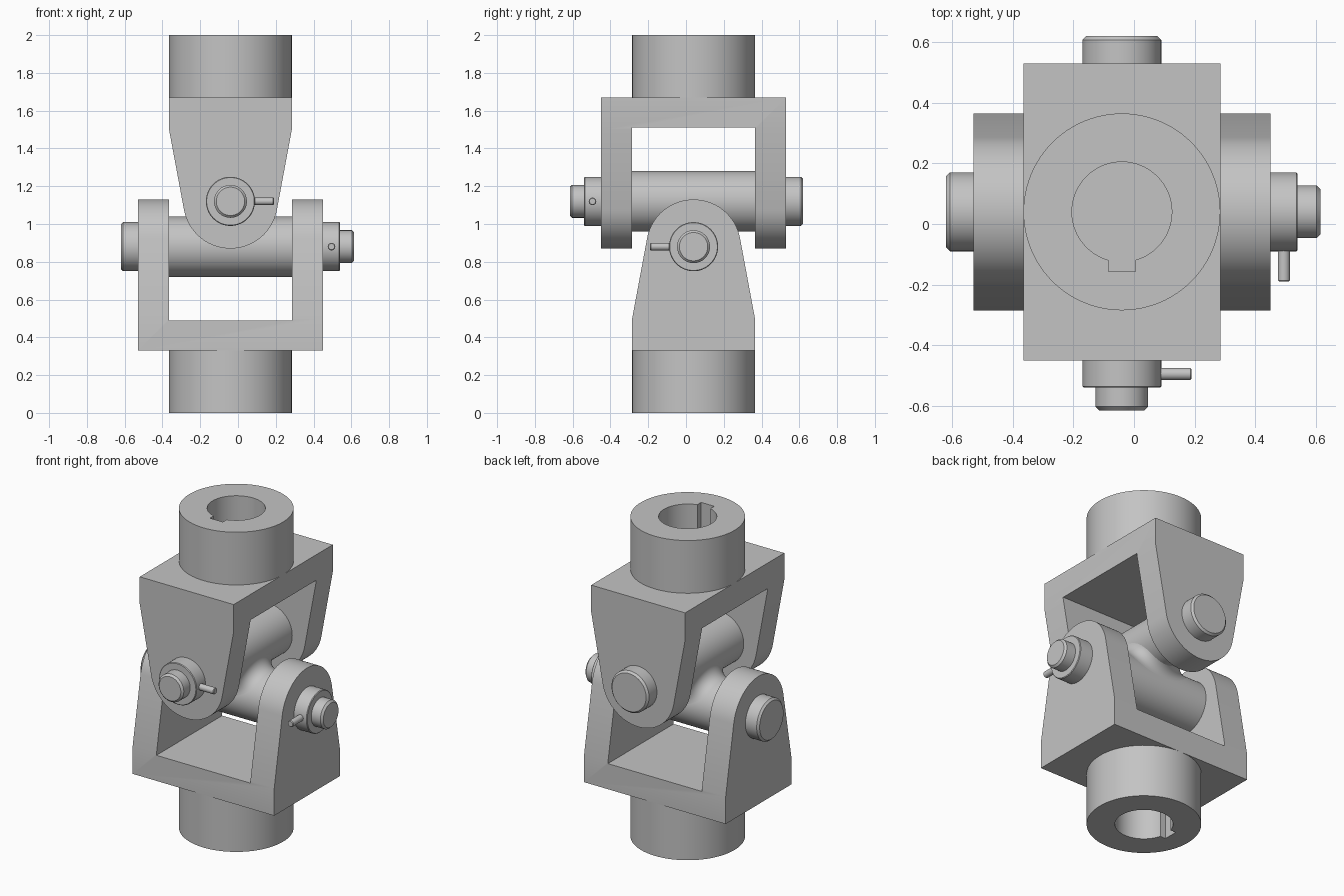
import bpy
import bmesh
from math import acos, atan2, cos, hypot, pi, sin, sqrt
from mathutils import Matrix, Vector

if "Cube" in bpy.data.objects:
    bpy.data.objects.remove(bpy.data.objects["Cube"])

steel = bpy.data.materials.new("steel grey")
steel.use_nodes = True
steel.diffuse_color = (0.55, 0.55, 0.55, 1)
steel.node_tree.nodes["Principled BSDF"].inputs["Base Color"].default_value = (0.55, 0.55, 0.55, 1)

HALF = 0.325        # half width of yoke and half gap between arms
ARM = 0.49          # outer face of the arms
LOW, HIGH = 0.88, 1.13   # heights of the two axles
AXLE_R = 0.16
HUB_H = 0.33


def finish(bm, name, matrix):
    bmesh.ops.recalc_face_normals(bm, faces=bm.faces)
    mesh = bpy.data.meshes.new(name)
    bm.to_mesh(mesh)
    bm.free()
    mesh.transform(matrix)
    mesh.materials.append(steel)
    obj = bpy.data.objects.new(name, mesh)
    bpy.context.collection.objects.link(obj)
    return obj


def smooth(obj):
    bpy.ops.object.select_all(action='DESELECT')
    obj.select_set(True)
    bpy.context.view_layer.objects.active = obj
    bpy.ops.object.shade_smooth_by_angle(angle=pi / 6)


def turned(name, sections, matrix, sides=64):
    """Solid of revolution about x from (position, radius) sections."""
    bm = bmesh.new()
    rings = [[bm.verts.new((t, r * cos(2 * pi * i / sides), r * sin(2 * pi * i / sides)))
              for i in range(sides)] for t, r in sections]
    for a, b in zip(rings, rings[1:]):
        for i in range(sides):
            j = (i + 1) % sides
            bm.faces.new((a[i], a[j], b[j], b[i]))
    bm.faces.new(rings[0])
    bm.faces.new(rings[-1])
    obj = finish(bm, name, matrix)
    smooth(obj)
    return obj


def box(name, low, high, matrix):
    bm = bmesh.new()
    bmesh.ops.create_cube(bm, size=1)
    low, high = Vector(low), Vector(high)
    for v in bm.verts:
        v.co = (low + high) / 2 + v.co * (high - low)
    return finish(bm, name, matrix)


def cut(obj, cutter):
    mod = obj.modifiers.new("cut", 'BOOLEAN')
    mod.operation = 'DIFFERENCE'
    mod.solver = 'EXACT'
    mod.object = cutter
    bpy.ops.object.select_all(action='DESELECT')
    obj.select_set(True)
    bpy.context.view_layer.objects.active = obj
    bpy.ops.object.modifier_apply(modifier=mod.name)
    bpy.data.objects.remove(cutter)


def yoke(side, m, key):
    """Fork, hub, axle and pin; the axle runs along local x."""
    # Fork: tapered, round-topped profile with the middle cut away
    radius, shoulder = 0.25, 0.5 - LOW
    start = atan2(shoulder, HALF) + acos(radius / hypot(HALF, shoulder))
    outline = [(-HALF, 0.5), (-HALF, HUB_H), (HALF, HUB_H), (HALF, 0.5)]
    steps = 40
    for i in range(steps + 1):
        a = start + (pi - 2 * start) * i / steps
        outline.append((radius * cos(a), LOW + radius * sin(a)))
    bm = bmesh.new()
    face = bm.faces.new([bm.verts.new((-ARM, y, z)) for y, z in outline])
    ext = bmesh.ops.extrude_face_region(bm, geom=[face])
    for v in ext["geom"]:
        if isinstance(v, bmesh.types.BMVert):
            v.co.x = ARM
    fork = finish(bm, side + "_fork", m)
    cut(fork, box("gap_cutter", (-HALF, -1, 0.49), (HALF, 1, 2), m))
    smooth(fork)

    # Hub with bore and keyway
    upright = m @ Matrix.Rotation(-pi / 2, 4, 'Y')
    hub = turned(side + "_hub", [(0, HALF), (HUB_H, HALF)], upright, 96)
    cut(hub, turned("bore_cutter", [(-0.1, 0.165), (0.5, 0.165)], upright))
    cut(hub, box("key_cutter", (0, -0.045, -0.1), (0.197, 0.045, 0.5),
                 m @ Matrix.Rotation(key, 4, 'Z')))
    smooth(hub)

    # Axle, pin head, collar, pin end and locking peg
    axis = m @ Matrix.Translation((0, 0, LOW))
    c = 0.012
    turned(side + "_axle", [(-HALF, AXLE_R), (HALF, AXLE_R)], axis)
    turned(side + "_pin_head", [(-0.58, 0.13 - c), (-0.58 + c, 0.13), (-ARM, 0.13)], axis)
    turned(side + "_collar", [(ARM, 0.13), (0.576, 0.13), (0.58, 0.126)], axis)
    turned(side + "_pin_end", [(0.4, 0.087), (0.655 - c, 0.087), (0.655, 0.087 - c)], axis)
    peg = axis @ Matrix.Translation((0.535, 0, 0)) @ Matrix.Rotation(-pi / 2, 4, 'Z')
    turned(side + "_locking_peg", [(0.09, 0.02), (0.226, 0.02), (0.23, 0.016)], peg, 24)


def axle_fillet(rho, m, around=96, steps=10):
    """Rolling-ball fillet where the two crossing axles meet."""
    reach, half = AXLE_R + rho, (HIGH - LOW) / 2
    span = reach - half
    bm = bmesh.new()
    rings = []
    for i in range(around):
        a = 2 * pi * i / around
        t = span * cos(2 * a)
        x = cos(a) * sqrt(2 * span * (reach + half - t))
        y = sin(a) * sqrt(2 * span * (reach + half + t))
        z = (LOW + HIGH) / 2 + t
        ball = Vector((x, y, z))
        to_low = Vector((0, -y, LOW - z)).normalized()
        to_high = Vector((-x, 0, HIGH - z)).normalized()
        ring = [ball + rho * to_low.slerp(to_high, k / steps) for k in range(steps + 1)]
        ring.append(Vector((x * 0.3, y * 0.3, (LOW + HIGH) / 2)))
        rings.append([bm.verts.new(p) for p in ring])
    count = steps + 2
    for i in range(around):
        a, b = rings[i], rings[(i + 1) % around]
        for k in range(count):
            n = (k + 1) % count
            bm.faces.new((a[k], a[n], b[n], b[k]))
    smooth(finish(bm, "axle_fillet", m))


centre = Matrix.Translation((-0.04, 0.04, 0))
# The upper half is the lower one turned over, its axle running front to back
flip = Matrix(((0, -1, 0, 0), (-1, 0, 0, 0), (0, 0, -1, LOW + HIGH), (0, 0, 0, 1)))
flip[2][3] = 2.0
yoke("lower", centre, pi)
yoke("upper", centre @ flip, 0)
axle_fillet(0.07, centre)
